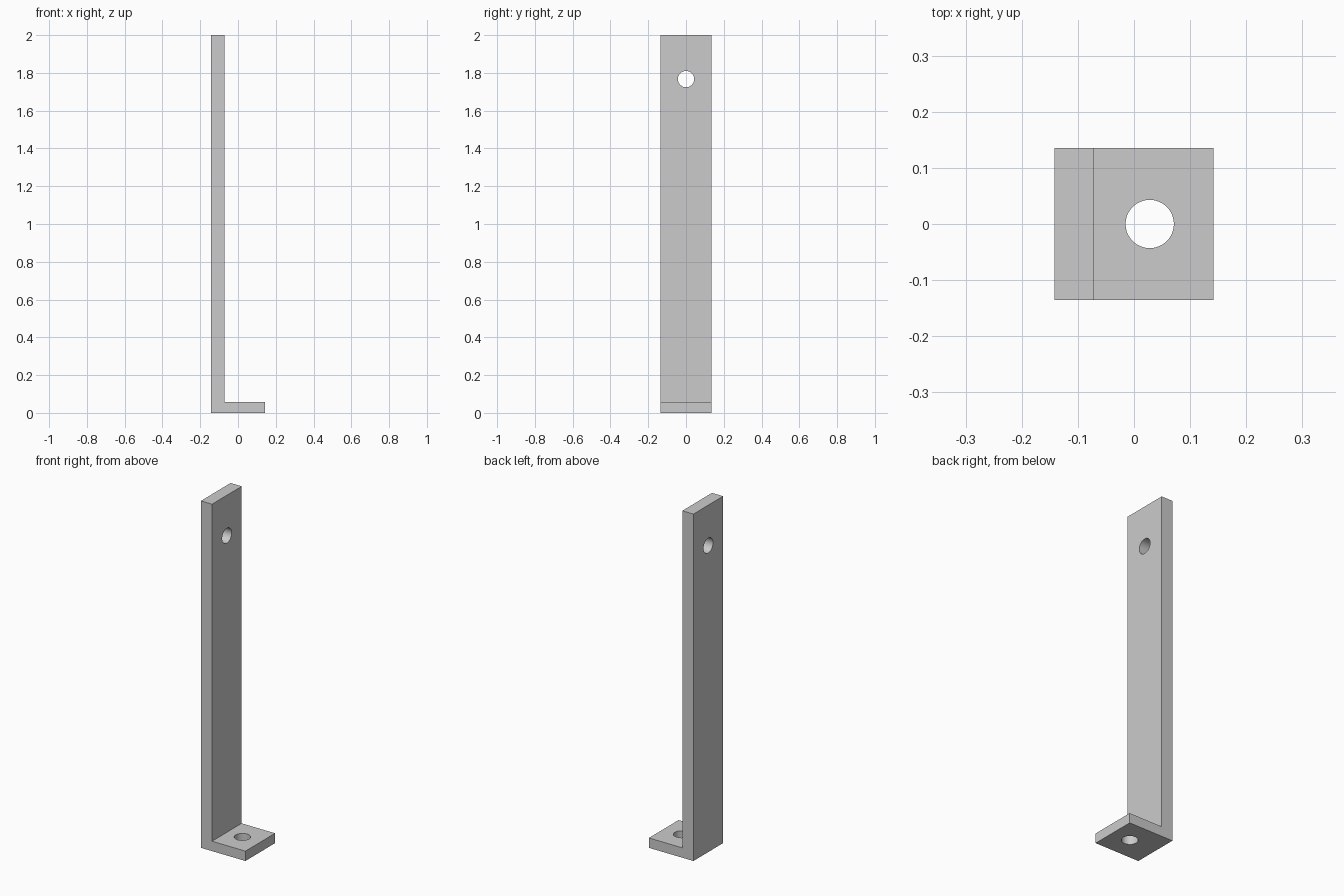
import bpy
import bmesh
import math
from mathutils import Matrix

cube = bpy.data.objects.get("Cube")
if cube:
    bpy.data.objects.remove(cube, do_unlink=True)

HALF_X, HALF_Y, HEIGHT = 0.142, 0.135, 2.0
POST_X = -0.071      # inner face of the upright
FOOT_Z = 0.057       # top face of the foot
HOLE_R = 0.043

# Plain grey metal
grey = bpy.data.materials.new("grey_metal")
grey.use_nodes = True
colour = (0.6, 0.6, 0.6, 1)
grey.diffuse_color = colour
grey.node_tree.nodes["Principled BSDF"].inputs["Base Color"].default_value = colour


def add_object(name, bm):
    bmesh.ops.recalc_face_normals(bm, faces=bm.faces)
    mesh = bpy.data.meshes.new(name)
    bm.to_mesh(mesh)
    bm.free()
    mesh.materials.append(grey)
    obj = bpy.data.objects.new(name, mesh)
    bpy.context.collection.objects.link(obj)
    return obj


def drill(target, name, location, rotation):
    bm = bmesh.new()
    bmesh.ops.create_cone(bm, cap_ends=True, segments=64, radius1=HOLE_R,
                          radius2=HOLE_R, depth=0.2,
                          matrix=Matrix.Translation(location) @ rotation)
    cutter = add_object(name, bm)
    cutter.hide_render = True
    cutter.hide_set(True)
    cutter.display_type = 'WIRE'
    mod = target.modifiers.new(name, 'BOOLEAN')
    mod.operation = 'DIFFERENCE'
    mod.solver = 'EXACT'
    mod.object = cutter
    return cutter


# L-shaped bracket: side profile extruded across its width
profile = [(-HALF_X, 0), (HALF_X, 0), (HALF_X, FOOT_Z),
           (POST_X, FOOT_Z), (POST_X, HEIGHT), (-HALF_X, HEIGHT)]
bm = bmesh.new()
face = bm.faces.new([bm.verts.new((x, -HALF_Y, z)) for x, z in profile])
ext = bmesh.ops.extrude_face_region(bm, geom=[face])
bmesh.ops.translate(bm, vec=(0, 2 * HALF_Y, 0),
                    verts=[g for g in ext["geom"] if isinstance(g, bmesh.types.BMVert)])
bracket = add_object("angle_bracket", bm)

# Bolt holes through the foot and the upright
cutters = [
    drill(bracket, "foot_hole_cutter", (0.028, 0, FOOT_Z / 2), Matrix.Identity(4)),
    drill(bracket, "upright_hole_cutter", ((POST_X - HALF_X) / 2, 0, 1.767),
          Matrix.Rotation(math.pi / 2, 4, 'Y')),
]

# Apply the cuts and smooth only the hole walls
bpy.context.view_layer.objects.active = bracket
bracket.select_set(True)
for mod in list(bracket.modifiers):
    bpy.ops.object.modifier_apply(modifier=mod.name)
for cutter in cutters:
    bpy.data.objects.remove(cutter, do_unlink=True)
bpy.ops.object.shade_smooth_by_angle(angle=math.radians(30))
